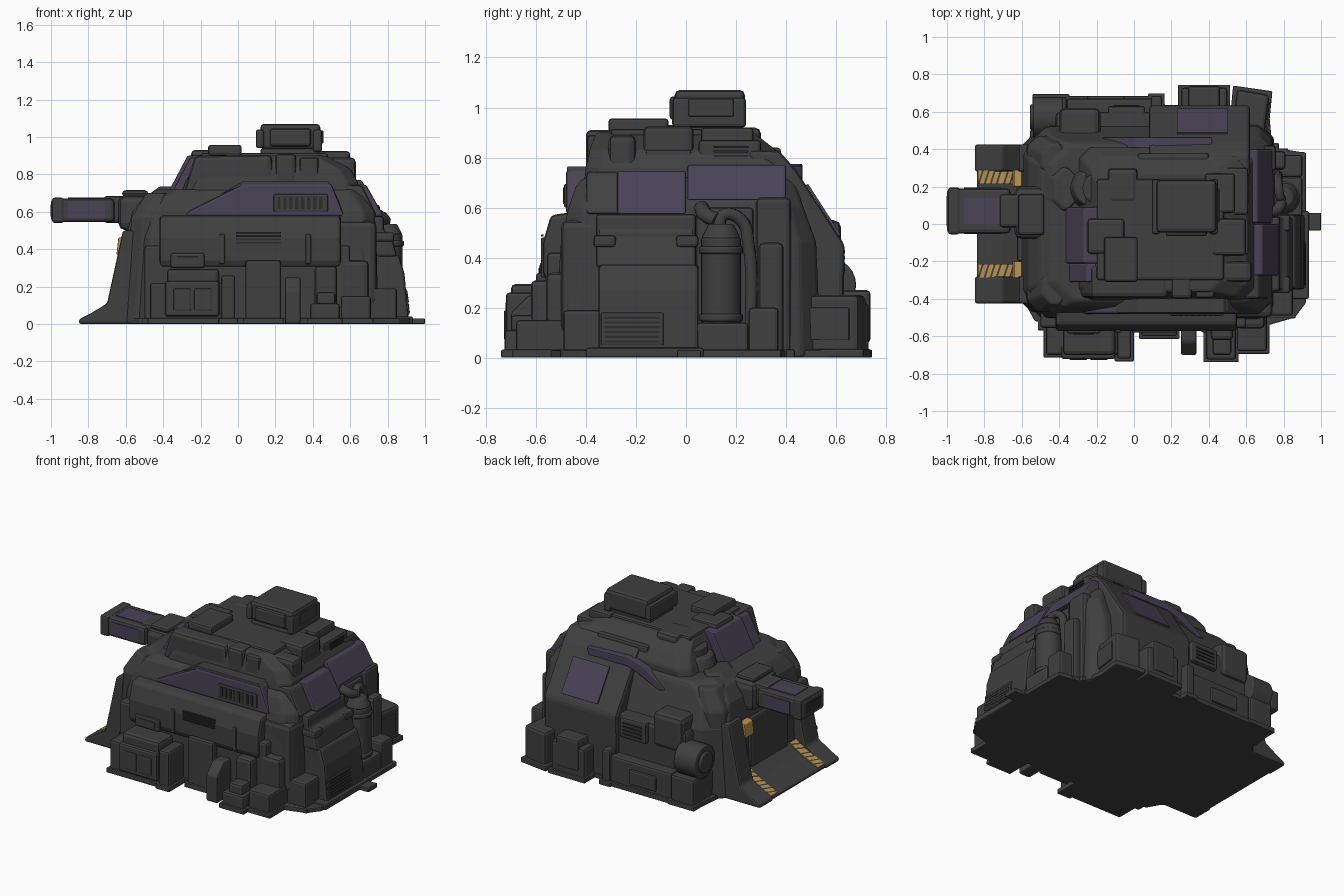
import bpy, bmesh, math

def material(name, r, g, b):
    m = bpy.data.materials.new(name)
    m.diffuse_color = (r, g, b, 1)
    return m

GREY = material("dark grey armour", 0.05, 0.05, 0.05)
PURPLE = material("muted purple", 0.068, 0.054, 0.094)
YELLOW = material("warning yellow", 0.50, 0.30, 0.085)
BLACK = material("vent black", 0.025, 0.025, 0.025)

def finish(bm, name, mat, bevel=0.0):
    bmesh.ops.recalc_face_normals(bm, faces=bm.faces)
    me = bpy.data.meshes.new(name)
    bm.to_mesh(me)
    bm.free()
    ob = bpy.data.objects.new(name, me)
    bpy.context.collection.objects.link(ob)
    me.materials.append(mat)
    if bevel:
        mod = ob.modifiers.new("edge", 'BEVEL')
        mod.width, mod.segments = bevel, 2
        mod.limit_method, mod.angle_limit = 'ANGLE', math.radians(25)
    return ob

def loft(name, rings, mat=GREY, bevel=0.0):
    bm = bmesh.new()
    vs = [[bm.verts.new(p) for p in r] for r in rings]
    n = len(vs[0])
    for a, b in zip(vs, vs[1:]):
        for i in range(n):
            bm.faces.new((a[i], a[(i + 1) % n], b[(i + 1) % n], b[i]))
    bm.faces.new(vs[0])
    bm.faces.new(vs[-1])
    return finish(bm, name, mat, bevel)

def prism(name, pts, axis, a, b, mat=GREY, bevel=0.012):
    put = {'x': lambda p, t: (t, p[0], p[1]), 'y': lambda p, t: (p[0], t, p[1]), 'z': lambda p, t: (p[0], p[1], t)}[axis]
    return loft(name, [[put(p, t) for p in pts] for t in (a, b)], mat, bevel)

def box(name, x0, x1, y0, y1, z0, z1, bevel=0.014, mat=GREY):
    prism(name, [(x0, y0), (x1, y0), (x1, y1), (x0, y1)], 'z', z0, z1, mat, bevel)
    if z0 == 0 and z1 > 0.08:  # foot skirt around parts standing on the ground
        box(name + "_foot", x0 - 0.014, x1 + 0.014, y0 - 0.014, y1 + 0.014, 0, 0.032, 0.006)

def boxes(**parts):
    for name, dims in parts.items():
        box(name, *dims)

def slots(name, n, step, *dims):  # repeated dark slots, step = (dx, dz)
    for i in range(n):
        x, z = step[0] * i, step[1] * i
        box(name, dims[0] + x, dims[1] + x, dims[2], dims[3], dims[4] + z, dims[5] + z, 0, BLACK)

def octa(z, x0, x1, y0, y1, c, d=None):  # c: corner cut at -x, d: corner cut at +x
    d = c if d is None else d
    return [(x0 + c, y0, z), (x1 - d, y0, z), (x1, y0 + d, z), (x1, y1 - d, z),
            (x1 - d, y1, z), (x0 + c, y1, z), (x0, y1 - c, z), (x0, y0 + c, z)]

def cyl(name, centre, r, length, axis='z', r2=None):
    bm = bmesh.new()
    bmesh.ops.create_cone(bm, cap_ends=True, segments=24, radius1=r, radius2=r2 or r, depth=length)
    ob = finish(bm, name, GREY, 0.008)
    ob.data.shade_smooth()
    ob.data.set_sharp_from_angle(angle=math.radians(40))
    ob.location = centre
    ob.rotation_euler = (0, math.pi / 2 if axis == 'x' else 0, 0)

def pipe(name, pts, r):
    cu = bpy.data.curves.new(name, 'CURVE')
    cu.dimensions, cu.bevel_depth, cu.bevel_resolution, cu.use_fill_caps = '3D', r, 3, True
    sp = cu.splines.new('BEZIER')
    sp.bezier_points.add(len(pts) - 1)
    for bp, p in zip(sp.bezier_points, pts):
        bp.co, bp.handle_left_type, bp.handle_right_type = p, 'AUTO', 'AUTO'
    cu.materials.append(GREY)
    bpy.context.collection.objects.link(bpy.data.objects.new(name, cu))

# Main hull and ground plate
prism("ground_plate", [(-0.58, -0.43), (-0.53, -0.52), (0.72, -0.54), (0.86, -0.5), (0.92, -0.42), (0.92, 0.38), (0.74, 0.41),
                       (0.72, 0.62), (-0.54, 0.66), (-0.56, 0.44)], 'z', 0, 0.03, GREY, 0.006)
loft("hull", [octa(0, -0.62, 0.75, -0.53, 0.54, 0.15, 0.08), octa(0.46, -0.60, 0.74, -0.50, 0.52, 0.13, 0.07),
              octa(0.60, -0.565, 0.73, -0.47, 0.47, 0.12, 0.06), octa(0.685, -0.50, 0.68, -0.44, 0.44, 0.12, 0.06),
              octa(0.72, -0.43, 0.66, -0.41, 0.42, 0.11, 0.06)], GREY, 0.015)

# Turret
loft("turret", [octa(0.68, -0.31, 0.65, -0.41, 0.41, 0.06), octa(0.76, -0.28, 0.64, -0.40, 0.41, 0.06),
                octa(0.83, -0.24, 0.60, -0.385, 0.36, 0.06), octa(0.90, -0.20, 0.46, -0.36, 0.27, 0.06)], GREY, 0.012)
prism("turret_brow", [(-0.385, 0.68), (-0.37, 0.71), (-0.27, 0.90), (-0.19, 0.905), (-0.19, 0.68)], 'y', -0.21, 0.09, PURPLE, 0.008)
prism("turret_brow_low", [(-0.36, 0.68), (-0.35, 0.71), (-0.255, 0.89), (-0.19, 0.89), (-0.19, 0.68)], 'y', -0.31, -0.21, PURPLE, 0.008)
prism("turret_side_armour", [(-0.29, 0.70), (-0.23, 0.90), (0.18, 0.905), (0.2, 0.70)], 'y', -0.395, -0.22, GREY, 0.025)
boxes(turret_roof=(-0.20, 0.48, -0.30, 0.24, 0.88, 0.915), front_roof_box=(-0.25, -0.05, -0.16, 0.03, 0.86, 0.93, 0.02),
      roof_lid=(-0.16, 0.02, -0.31, -0.07, 0.9, 0.957), side_equipment=(0.20, 0.31, -0.40, -0.28, 0.72, 0.91, 0.02),
      side_equipment_small=(0.33, 0.43, -0.395, -0.28, 0.74, 0.89), rear_equipment_left=(0.45, 0.63, -0.31, -0.20, 0.74, 0.89, 0.025),
      rear_equipment=(0.42, 0.60, -0.17, 0.03, 0.74, 0.925, 0.02), rear_equipment_band=(0.5, 0.61, -0.16, 0.02, 0.80, 0.83, 0.006),
      rear_equipment_right=(0.40, 0.61, 0.05, 0.30, 0.74, 0.87), rear_equipment_top=(0.38, 0.54, 0.06, 0.27, 0.82, 0.92),
      hatch_box=(-0.14, 0.02, 0.11, 0.30, 0.78, 0.92, 0.025), roof_stowage=(0.02, 0.40, 0.25, 0.38, 0.74, 0.84))
slots("rear_slat", 4, (0, 0.018), 0.605, 0.616, 0.11, 0.25, 0.785, 0.793)
boxes(sight_neck=(0.12, 0.43, -0.04, 0.21, 0.88, 0.94), sight_head=(0.12, 0.44, -0.045, 0.235, 0.935, 1.07, 0.02),
      sight_band=(0.095, 0.14, -0.055, 0.24, 0.94, 1.04), sight_collar=(0.40, 0.45, -0.055, 0.24, 0.92, 1.04),
      sight_side=(0.17, 0.39, -0.065, 0.23, 0.95, 1.045), sight_lens=(0.448, 0.456, 0.01, 0.19, 0.965, 1.035))
cyl("hatch", (-0.23, 0.19, 0.75), 0.12, 0.10, 'z', 0.09)
cyl("hatch_lid", (-0.19, 0.19, 0.82), 0.085, 0.06)

# Gun with mount and fairing
boxes(gun_mount=(-0.64, -0.40, -0.08, 0.20, 0.50, 0.69, 0.04), gun_mount_cap=(-0.62, -0.48, -0.06, 0.16, 0.68, 0.715, 0.03),
      gun_collar=(-0.72, -0.6, -0.02, 0.16, 0.54, 0.685, 0.02), gun_barrel=(-1.0, -0.66, -0.05, 0.19, 0.545, 0.67, 0.02),
      gun_muzzle_band=(-0.995, -0.93, -0.055, 0.195, 0.54, 0.675))
loft("gun_fairing", [octa(0.66, -0.52, -0.3, 0.04, 0.32, 0.08), octa(0.735, -0.42, -0.3, 0.08, 0.30, 0.05)], GREY, 0.02)
box("gun_top_panel", -0.91, -0.71, 0.0, 0.14, 0.667, 0.675, 0, PURPLE)
for y in (-0.054, 0.186):
    box("gun_side_panel", -0.91, -0.71, y, y + 0.008, 0.565, 0.65, 0, PURPLE)
box("gun_bore", -1.002, -0.99, -0.01, 0.15, 0.575, 0.64, 0, BLACK)

# Entrance ramp with striped edges, fins and hull cheeks
prism("ramp", [(-0.84, 0), (-0.84, 0.02), (-0.70, 0.085), (-0.6, 0.15), (-0.55, 0.15), (-0.55, 0)], 'y', -0.3, 0.3)
box("entrance_door", -0.625, -0.58, -0.2, 0.2, 0.10, 0.46)
for s in (-1, 1):
    a, b = sorted((s * 0.28, s * 0.425))
    prism("ramp_fin", [(-0.85, 0), (-0.85, 0.025), (-0.79, 0.055), (-0.70, 0.11), (-0.615, 0.50), (-0.5, 0.50), (-0.5, 0)], 'y', a, b)
    a, b = sorted((s * 0.215, s * 0.285))
    for x0, z0, x1, z1 in ((-0.835, 0.024, -0.70, 0.087), (-0.70, 0.087, -0.625, 0.136)):
        prism("ramp_stripe", [(x0, z0), (x0, z0 + 0.008), (x1, z1 + 0.008), (x1, z1)], 'y', a, b, YELLOW, 0)
        for i in range(int((x1 - x0) / 0.03)):  # dark diagonals
            x, bm = x0 + i * 0.032, bmesh.new()
            bm.faces.new([bm.verts.new((t, y, z0 + 0.011 + (t - x0) * (z1 - z0) / (x1 - x0)))
                          for t, y in ((x, a), (x + 0.01, a), (x + 0.032, b), (x + 0.022, b))])
            finish(bm, "stripe_dark", GREY)
    a, b = sorted((s * 0.20, s * 0.29))
    prism("warning_block", [(-0.65, 0.37), (-0.64, 0.46), (-0.60, 0.47), (-0.60, 0.37)], 'y', a, b, YELLOW, 0.006)
    a, b = sorted((s * 0.25, s * 0.47))
    loft("cheek", [octa(0, -0.61, -0.35, a, b, 0.06), octa(0.57, -0.57, -0.35, a, b, 0.06),
                   octa(0.70, -0.49, -0.35, *sorted((s * 0.25, s * 0.43)), 0.05)], GREY, 0.012)

# Front side (-y): long sponson, purple panel, lower boxes
prism("front_sponson", [(-0.4, 0.3), (-0.555, 0.3), (-0.572, 0.34), (-0.572, 0.46), (-0.54, 0.57), (-0.4, 0.59)], 'x', -0.42, 0.55, GREY, 0.018)
prism("front_purple_panel", [(-0.28, 0.575), (-0.27, 0.60), (0.03, 0.75), (0.50, 0.75), (0.57, 0.575)], 'y', -0.48, -0.36, PURPLE, 0.015)
prism("front_panel_cap", [(-0.1, 0.69), (0.03, 0.765), (0.48, 0.765), (0.5, 0.74), (0.03, 0.74)], 'y', -0.475, -0.35, GREY, 0.005)
slots("grille_slot", 8, (0.032, 0), 0.21, 0.228, -0.492, -0.48, 0.615, 0.68)
slots("sponson_slot", 4, (0, 0.018), -0.01, 0.23, -0.58, -0.57, 0.43, 0.439)
prism("front_fin", [(-0.5, 0), (-0.70, 0), (-0.70, 0.18), (-0.63, 0.25), (-0.5, 0.25)], 'x', 0.25, 0.335)
boxes(front_lower_wall=(-0.5, 0.6, -0.555, -0.4, 0, 0.42), front_grille=(0.19, 0.48, -0.488, -0.45, 0.60, 0.695, 0.008),
      sponson_hatch=(-0.36, -0.18, -0.585, -0.55, 0.30, 0.38, 0.01), sponson_hatch_inset=(-0.33, -0.21, -0.59, -0.58, 0.315, 0.36, 0.004),
      sponson_band_left=(-0.1, -0.07, -0.58, -0.5, 0.32, 0.48, 0.008), sponson_band_right=(0.36, 0.39, -0.58, -0.5, 0.32, 0.48, 0.008),
      ammo_locker=(-0.47, -0.02, -0.70, -0.5, 0, 0.22), ammo_locker_top=(-0.38, -0.1, -0.70, -0.5, 0.1, 0.295, 0.02),
      ammo_locker_frame=(-0.39, -0.10, -0.722, -0.65, 0.04, 0.23), locker_side=(-0.09, -0.015, -0.72, -0.55, 0, 0.26),
      locker_door_left=(-0.345, -0.25, -0.728, -0.7, 0.07, 0.19, 0.008), locker_door_right=(-0.235, -0.14, -0.728, -0.7, 0.07, 0.19, 0.008))
boxes(front_door=(0.04, 0.23, -0.60, -0.5, 0, 0.34), front_pillar=(0.41, 0.53, -0.62, -0.45, 0, 0.31, 0.02),
      corner_box=(0.385, 0.545, -0.725, -0.5, 0, 0.11), corner_box_top=(0.42, 0.52, -0.70, -0.5, 0.1, 0.17),
      corner_step=(0.55, 0.71, -0.68, -0.4, 0, 0.15), corner_step_top=(0.55, 0.70, -0.56, -0.35, 0.1, 0.34, 0.025),
      corner_wall=(0.5, 0.74, -0.50, -0.3, 0.1, 0.55, 0.03), corner_low=(0.70, 0.85, -0.49, -0.3, 0, 0.19))

# Right end (+x): engine hatch, armour, tank and pipes
prism("engine_hatch", [(0.7, 0), (0.915, 0), (0.89, 0.27), (0.86, 0.37), (0.7, 0.38)], 'y', -0.35, 0.05, GREY, 0.015)
prism("engine_vent", [(0.86, 0.05), (0.918, 0.05), (0.906, 0.18), (0.86, 0.18)], 'y', -0.34, -0.09, GREY, 0.006)
slots("engine_slat", 6, (-0.0018, 0.019), 0.909, 0.919, -0.325, -0.105, 0.06, 0.069)
prism("rear_armour", [(0.55, 0.36), (0.85, 0.36), (0.82, 0.48), (0.78, 0.50), (0.78, 0.575), (0.55, 0.575)], 'y', -0.36, 0.04, GREY, 0.015)
prism("rear_shoulder", [(0.5, 0.55), (0.745, 0.575), (0.665, 0.74), (0.5, 0.75)], 'y', -0.40, -0.26, GREY, 0.015)
prism("rear_purple_left", [(0.55, 0.575), (0.78, 0.575), (0.685, 0.745), (0.55, 0.745)], 'y', -0.275, 0.0, PURPLE, 0.01)
prism("rear_purple_right", [(0.55, 0.63), (0.745, 0.63), (0.66, 0.77), (0.55, 0.77)], 'y', 0.005, 0.40, PURPLE, 0.01)
boxes(engine_foot=(0.7, 0.935, -0.40, 0.07, 0, 0.04, 0.008), rear_tow_plate=(0.85, 1.0, -0.035, 0.06, 0, 0.03, 0.006),
      rear_clamp_left=(0.7, 0.835, -0.37, -0.28, 0.44, 0.49), rear_clamp_right=(0.7, 0.835, -0.04, 0.05, 0.44, 0.49),
      tank_base=(0.7, 0.90, 0.04, 0.25, 0, 0.14), tank_back=(0.65, 0.75, 0.04, 0.27, 0.1, 0.60),
      rear_pillar=(0.6, 0.76, 0.28, 0.42, 0, 0.64, 0.02), rear_pillar_mid=(0.7, 0.81, 0.29, 0.39, 0, 0.46, 0.02),
      rear_pillar_foot=(0.7, 0.90, 0.25, 0.37, 0, 0.2))
cyl("tank", (0.80, 0.14, 0.30), 0.08, 0.36)
for z in (0.16, 0.43):
    cyl("tank_ring", (0.80, 0.14, z), 0.088, 0.03)
cyl("tank_dome", (0.80, 0.14, 0.505), 0.08, 0.06, 'z', 0.05)
pipe("tank_pipe", [(0.79, 0.13, 0.52), (0.78, 0.15, 0.57), (0.77, 0.22, 0.55), (0.77, 0.25, 0.45), (0.77, 0.26, 0.1)], 0.025)
pipe("hull_pipe", [(0.72, 0.06, 0.60), (0.77, 0.08, 0.57), (0.79, 0.12, 0.55)], 0.03)

# Back side (+y): sloping bay, lockers, drum
prism("back_bay", [(0.25, 0), (0.625, 0), (0.635, 0.45), (0.44, 0.75), (0.37, 0.83), (0.25, 0.83)], 'x', 0.08, 0.62, GREY, 0.02)
prism("back_purple_plate", [(0.480, 0.69), (0.488, 0.695), (0.618, 0.493), (0.610, 0.488)], 'x', 0.23, 0.50, PURPLE, 0)
prism("back_purple_strip", [(-0.12, 0.62), (0.05, 0.70), (0.12, 0.72), (0.40, 0.72), (0.42, 0.765), (0.12, 0.775), (0.0, 0.74),
                            (-0.17, 0.63)], 'y', 0.40, 0.465, PURPLE, 0.006)
boxes(back_wall=(-0.42, 0.1, 0.4, 0.60, 0, 0.46, 0.025), back_upper_box=(-0.40, -0.18, 0.42, 0.62, 0.32, 0.55, 0.03),
      back_vent=(-0.14, 0.06, 0.5, 0.63, 0.32, 0.46), drum_base=(-0.53, -0.36, 0.45, 0.68, 0, 0.2),
      back_locker=(-0.36, 0.13, 0.5, 0.67, 0, 0.20), back_locker_door=(-0.25, -0.05, 0.6, 0.685, 0.05, 0.15, 0.01),
      back_post=(0.09, 0.15, 0.5, 0.685, 0, 0.24), back_crate=(0.25, 0.50, 0.5, 0.73, 0, 0.22, 0.02),
      back_crate_lid=(0.29, 0.46, 0.55, 0.737, 0.06, 0.27, 0.015))
slots("back_slat", 4, (0, 0.024), -0.11, 0.03, 0.625, 0.636, 0.345, 0.356)
cyl("drum", (-0.46, 0.57, 0.29), 0.11, 0.16, 'x')
cyl("drum_cap", (-0.545, 0.57, 0.29), 0.07, 0.02, 'x')
prism("back_corner_crate", [(0.52, 0.45), (0.69, 0.43), (0.725, 0.69), (0.55, 0.72)], 'z', 0, 0.25, GREY, 0.02)
prism("corner_crate_foot", [(0.5, 0.43), (0.71, 0.41), (0.74, 0.71), (0.53, 0.74)], 'z', 0, 0.035, GREY, 0.008)
prism("corner_crate_door", [(0.69, 0.48), (0.705, 0.478), (0.727, 0.65), (0.715, 0.655)], 'z', 0.07, 0.2, GREY, 0.005)
